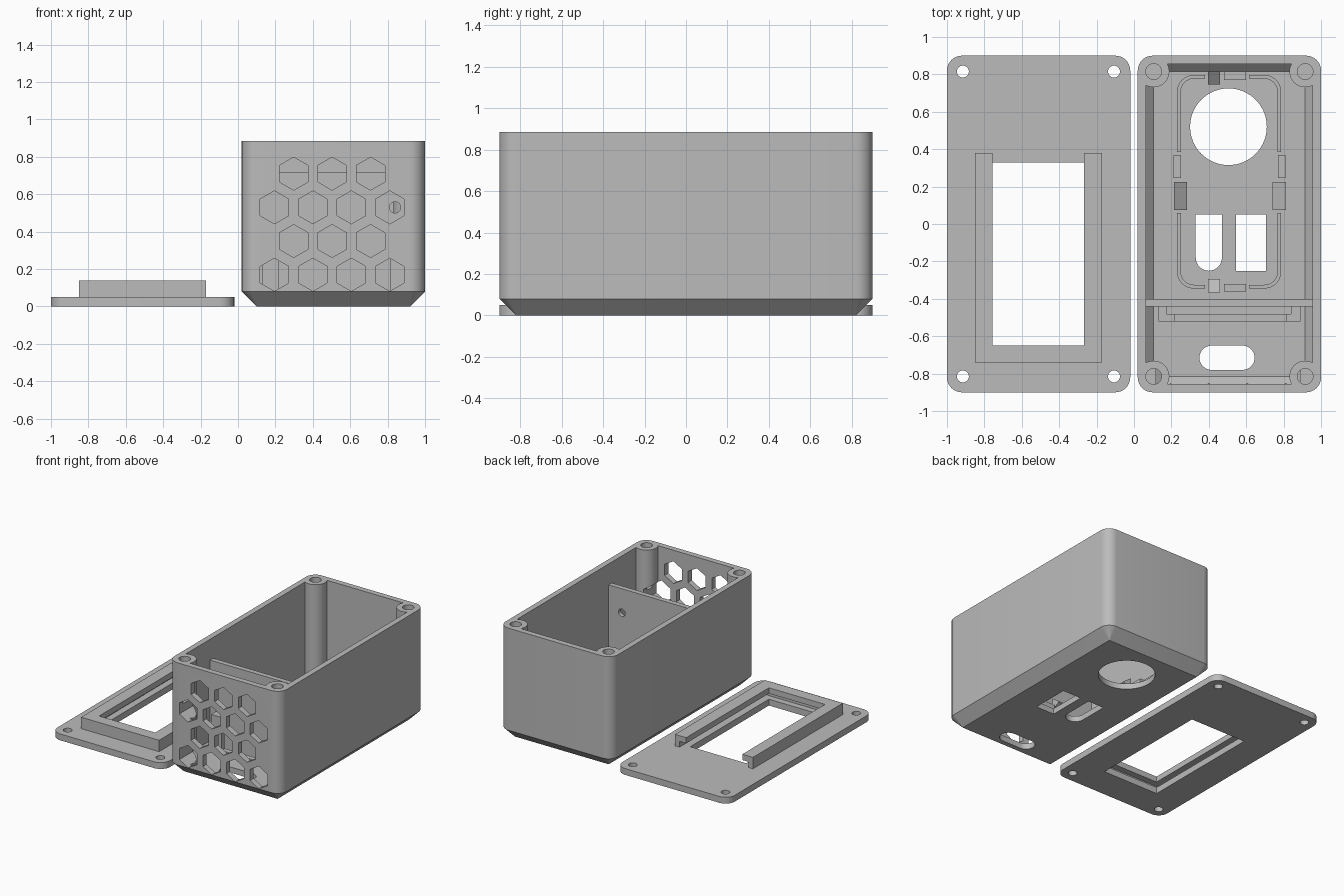
import bpy, bmesh, math

if "Cube" in bpy.data.objects:
    bpy.data.objects.remove(bpy.data.objects["Cube"])

mat = bpy.data.materials.new("grey_plastic")
mat.diffuse_color = (0.5, 0.5, 0.5, 1)
mat.use_nodes = True
mat.node_tree.nodes["Principled BSDF"].inputs["Base Color"].default_value = mat.diffuse_color


def finish(name, bm):
    bmesh.ops.recalc_face_normals(bm, faces=bm.faces)
    me = bpy.data.meshes.new(name)
    bm.to_mesh(me)
    bm.free()
    me.materials.append(mat)
    ob = bpy.data.objects.new(name, me)
    bpy.context.collection.objects.link(ob)
    return ob


def skin(bm, rings):
    """Closed solid through a stack of equal-length loops."""
    loops = [[bm.verts.new(p) for p in r] for r in rings]
    n = len(loops[0])
    for a, b in zip(loops, loops[1:]):
        for i in range(n):
            j = (i + 1) % n
            bm.faces.new((a[i], a[j], b[j], b[i]))
    bm.faces.new(loops[0][::-1])
    bm.faces.new(loops[-1])


def prism(bm, pts, lo, hi, axis="z"):
    place = {"z": lambda a, b, h: (a, b, h),
             "y": lambda a, b, h: (a, h, b),
             "x": lambda a, b, h: (h, a, b)}[axis]
    skin(bm, [[place(a, b, h) for a, b in pts] for h in (lo, hi)])


def rect(x0, x1, y0, y1):
    return [(x0, y0), (x1, y0), (x1, y1), (x0, y1)]


def arc(cx, cy, r, a0, a1, n):
    return [(cx + r * math.cos(math.radians(a0 + (a1 - a0) * i / n)),
             cy + r * math.sin(math.radians(a0 + (a1 - a0) * i / n))) for i in range(n + 1)]


def circle(cx, cy, r, n=40, start=0):
    return arc(cx, cy, r, start, start + 360, n)[:-1]


def rounded(x0, x1, y0, y1, r, n=8):
    return (arc(x1 - r, y1 - r, r, 0, 90, n) + arc(x0 + r, y1 - r, r, 90, 180, n)
            + arc(x0 + r, y0 + r, r, 180, 270, n) + arc(x1 - r, y0 + r, r, 270, 360, n))


def cut(ob, *cutters):
    for c in cutters:
        m = ob.modifiers.new("cut", "BOOLEAN")
        m.object, m.operation, m.solver = c, "DIFFERENCE", "EXACT"
    bpy.context.view_layer.update()
    me = bpy.data.meshes.new_from_object(ob.evaluated_get(bpy.context.evaluated_depsgraph_get()))
    ob.modifiers.clear()
    ob.data = me
    for c in cutters:
        bpy.data.objects.remove(c)


def solid(name, *parts):
    bm = bmesh.new()
    for p in parts:
        prism(bm, *p)
    return finish(name, bm)


def shell(name, levels):
    """Rounded box footprint stacked as (inset, height) levels."""
    bm = bmesh.new()
    skin(bm, [[(x, y, z) for x, y in rounded(0.02 + i, 1.0 - i, -0.9 + i, 0.9 - i,
                                             max(0.08 - i, 0.002))] for i, z in levels])
    return finish(name, bm)


FLOOR, TOP = 0.045, 0.885
corners = [(x, y) for x in (0.105, 0.915) for y in (-0.815, 0.815)]

# Case: chamfered shell, hollowed around four screw bosses
case = shell("case", [(0.08, 0), (0, 0.08), (0, TOP)])
cavity = shell("cavity", [(0.085, FLOOR), (0.045, 0.085), (0.045, 1.0)])
cut(cavity, solid("bosses", *[(circle(x, y, 0.084), -0.1, 1.1) for x, y in corners]))
screws = solid("screw_holes", *[(circle(x, y, 0.042, 32), 0.55, 1.0) for x, y in corners])

# Floor openings: lens hole, round-ended slot, window, cable slot
openings = solid(
    "floor_openings",
    (circle(0.505, 0.52, 0.205, 64), -0.1, 0.2),
    (arc(0.40, -0.18, 0.07, 180, 360, 16) + [(0.47, 0.05), (0.33, 0.05)], -0.1, 0.2),
    (rect(0.545, 0.705, -0.25, 0.05), -0.1, 0.2),
    (arc(0.58, -0.715, 0.065, -90, 90, 16) + arc(0.415, -0.715, 0.065, 90, 270, 16), -0.1, 0.2))

# Honeycomb vent in the front wall
vents = []
for row, z in enumerate((0.17, 0.35, 0.53, 0.71)):
    for k in range(4 - row % 2):
        x = 0.195 + 0.2055 * (k + 0.5 * (row % 2))
        vents.append((circle(x, z, 0.088, 6, 30), -1.0, -0.72, "y"))
cut(case, cavity, screws, openings, solid("vents", *vents))

# Divider with a small wire hole in a shallow pocket
divider = solid("divider", (rect(0.062, 0.958, 0.04, 0.72), -0.44, -0.4, "y"))
cut(divider, solid("wire_hole", (circle(0.84, 0.53, 0.03, 24), -0.5, -0.3, "y")),
    solid("pocket", (rect(0.80, 0.892, 0.49, 0.575), -0.5, -0.432, "y")))

# Board channel in front of the divider
solid("board_channel",
      ([(0.13, -0.44), (0.13, -0.52), (0.22, -0.52), (0.22, -0.48), (0.175, -0.48), (0.175, -0.44)],
       0.04, 0.34),
      ([(0.89, -0.44), (0.84, -0.44), (0.84, -0.48), (0.815, -0.48), (0.815, -0.52), (0.89, -0.52)],
       0.04, 0.34),
      (rect(0.22, 0.815, -0.52, -0.48), 0.04, 0.08))

# Locating rim on the floor, interrupted at the clips
rim = solid("locating_rim", (rounded(0.23, 0.787, -0.345, 0.797, 0.09), 0.04, 0.10))
cut(rim, solid("rim_inside", (rounded(0.25, 0.767, -0.325, 0.777, 0.07), 0, 0.2)),
    solid("rim_gaps", (rect(0.38, 0.615, -0.5, 1.0), -0.01, 0.21)),
    solid("rim_side_gaps", (rect(0.1, 0.9, 0.06, 0.385), -0.02, 0.22)))


# Snap clips: plain stop beside a hooked arm on each side of the rim
def hook(edge, s, reach):
    """Profile of an arm whose hook points in direction s."""
    return [(edge, 0.04), (edge + s * 0.03, 0.04), (edge + s * 0.03, 0.13),
            (edge + s * reach, 0.15), (edge + s * reach, 0.16), (edge, 0.21)]


solid("snap_clips",
      (hook(0.215, 1, 0.068), 0.075, 0.225, "y"),
      (hook(0.812, -1, 0.072), 0.075, 0.225, "y"),
      (hook(0.815, -1, 0.07), 0.395, 0.46, "x"),
      (hook(-0.365, 1, 0.07), 0.395, 0.46, "x"))
solid("clip_stops",
      (rect(0.21, 0.252, 0.245, 0.37), 0.04, 0.13),
      (rect(0.77, 0.81, 0.245, 0.37), 0.04, 0.13),
      (rect(0.48, 0.60, 0.77, 0.815), 0.04, 0.13),
      (rect(0.48, 0.60, -0.36, -0.32), 0.04, 0.13))

# Lid plate with window and four screw holes
lid = solid("lid", (rounded(-1.0, -0.02, -0.9, 0.9, 0.08), 0, 0.05))
cut(lid, solid("lid_cuts", (rect(-0.757, -0.268, -0.65, 0.33), -0.1, 0.2),
               *[(circle(x, y, 0.032, 32), -0.1, 0.2)
                 for x in (-0.915, -0.107) for y in (-0.815, 0.815)]))

# U-shaped screen holder on the lid, with a slide-in groove under its lip
holder = solid("screen_holder",
               ([(-0.85, -0.74), (-0.17, -0.74), (-0.17, 0.38), (-0.268, 0.38), (-0.268, -0.65),
                 (-0.757, -0.65), (-0.757, 0.38), (-0.85, 0.38)], 0.05, 0.14))
cut(holder, solid("groove", (rect(-0.81, -0.21, -0.70, 0.5), 0.04, 0.095)))

for ob in bpy.data.objects:
    ob.select_set(True)
bpy.context.view_layer.objects.active = case
bpy.ops.object.shade_smooth_by_angle(angle=math.radians(30))
